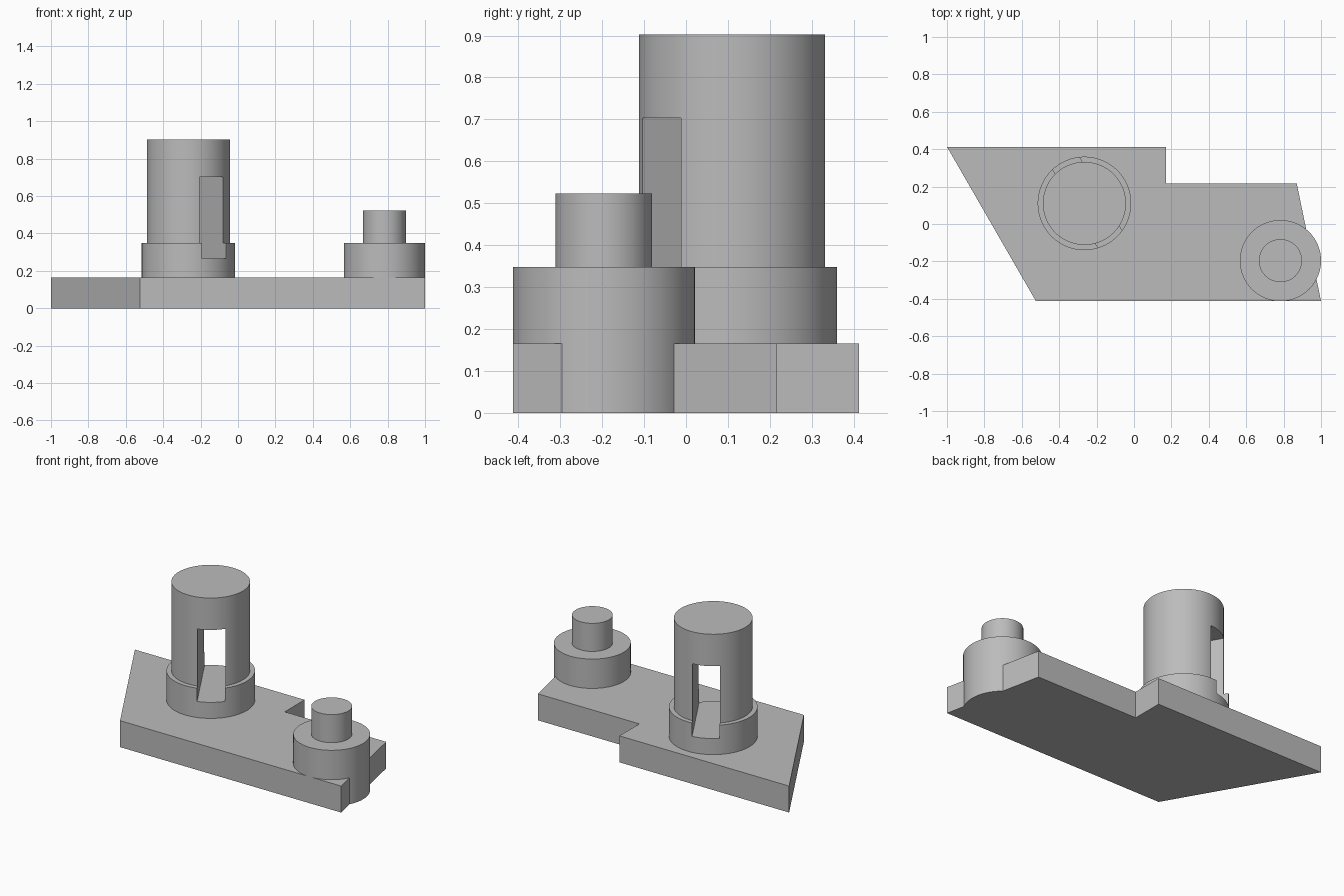
import bpy, bmesh, math
from mathutils import Matrix

if "Cube" in bpy.data.objects:
    bpy.data.objects.remove(bpy.data.objects["Cube"])

grey = bpy.data.materials.new("plain grey")
grey.use_nodes = True
GREY = (0.5, 0.5, 0.5, 1)
grey.diffuse_color = GREY
grey.node_tree.nodes["Principled BSDF"].inputs["Base Color"].default_value = GREY


def make_object(name, bm):
    bmesh.ops.recalc_face_normals(bm, faces=bm.faces)
    mesh = bpy.data.meshes.new(name)
    bm.to_mesh(mesh)
    bm.free()
    mesh.materials.append(grey)
    obj = bpy.data.objects.new(name, mesh)
    bpy.context.collection.objects.link(obj)
    return obj


def turned(name, centre, profile, sides=96):
    """Closed solid turned from (radius, height) pairs, bottom to top."""
    bm = bmesh.new()
    rings = []
    for r, z in profile:
        rings.append([bm.verts.new((centre[0] + r * math.cos(a), centre[1] + r * math.sin(a), z))
                      for a in (math.tau * i / sides for i in range(sides))])
    for low, high in zip(rings, rings[1:]):
        for i in range(sides):
            j = (i + 1) % sides
            bm.faces.new((low[i], low[j], high[j], high[i]))
    bm.faces.new(rings[0])
    bm.faces.new(rings[-1])
    return make_object(name, bm)


def smooth(obj):
    bpy.ops.object.select_all(action='DESELECT')
    obj.select_set(True)
    bpy.context.view_layer.objects.active = obj
    bpy.ops.object.shade_smooth_by_angle(angle=math.radians(30))


# Flat base plate with slanted ends and a stepped back edge
BASE_TOP = 0.165
outline = [(-1, 0.413), (-0.524, -0.413), (1, -0.413),
           (0.87, 0.217), (0.17, 0.217), (0.17, 0.413)]
bm = bmesh.new()
plate = bm.faces.new([bm.verts.new((x, y, 0)) for x, y in outline])
top = bmesh.ops.extrude_face_region(bm, geom=[plate])["geom"]
bmesh.ops.translate(bm, vec=(0, 0, BASE_TOP),
                    verts=[v for v in top if isinstance(v, bmesh.types.BMVert)])
make_object("base_plate", bm)

# Small stepped post that reaches the ground at the right end
post = turned("small_post", (0.783, -0.196),
              [(0.217, 0), (0.217, 0.348), (0.115, 0.348), (0.115, 0.523)])
smooth(post)

# Tall tower on a collar
centre = (-0.265, 0.11)
tower = turned("tower", centre,
               [(0.25, BASE_TOP), (0.25, 0.348), (0.222, 0.348), (0.222, 0.902)])

# Slanted, slightly off-centre window through the tower
bm = bmesh.new()
angle = math.radians(30)
shift = 0.022
bmesh.ops.create_cube(bm, size=1, matrix=(
    Matrix.Translation((centre[0] + shift * math.cos(angle),
                        centre[1] + shift * math.sin(angle), 0.484))
    @ Matrix.Rotation(angle, 4, 'Z')
    @ Matrix.Diagonal((0.156, 0.8, 0.438, 1))))
cutter = make_object("window_cutter", bm)
cutter.hide_render = True

cut = tower.modifiers.new("window", 'BOOLEAN')
cut.operation = 'DIFFERENCE'
cut.solver = 'EXACT'
cut.object = cutter
bpy.context.view_layer.objects.active = tower
bpy.ops.object.modifier_apply(modifier=cut.name)
bpy.data.objects.remove(cutter)
smooth(tower)
